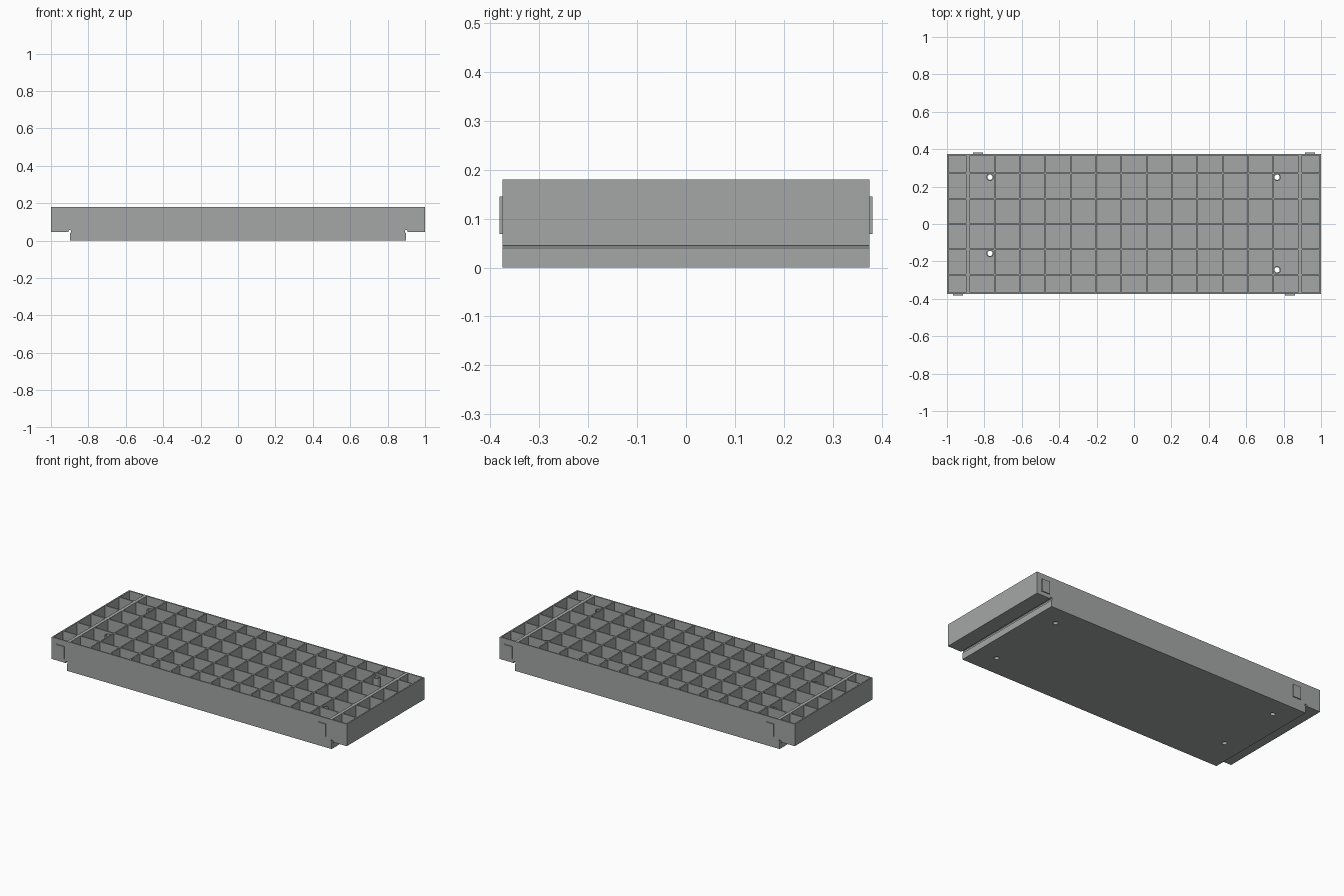
import bpy, bmesh, math

if "Cube" in bpy.data.objects:
    bpy.data.objects.remove(bpy.data.objects["Cube"])

grey = bpy.data.materials.new("warm_grey_plastic")
grey.diffuse_color = (0.37, 0.39, 0.38, 1)
grey.use_nodes = True
grey.node_tree.nodes["Principled BSDF"].inputs["Base Color"].default_value = grey.diffuse_color


def make(name, bm):
    bmesh.ops.recalc_face_normals(bm, faces=bm.faces)
    me = bpy.data.meshes.new(name)
    bm.to_mesh(me)
    bm.free()
    me.materials.append(grey)
    ob = bpy.data.objects.new(name, me)
    bpy.context.collection.objects.link(ob)
    return ob


def add_box(bm, x0, x1, y0, y1, z0, z1):
    vs = bmesh.ops.create_cube(bm, size=1)["verts"]
    for v in vs:
        v.co = ((x0 + x1) / 2 + v.co.x * (x1 - x0),
                (y0 + y1) / 2 + v.co.y * (y1 - y0),
                (z0 + z1) / 2 + v.co.z * (z1 - z0))


def add_cyls(bm, r, z0, z1):
    for x, y in HOLES:
        vs = bmesh.ops.create_cone(bm, cap_ends=True, segments=24, radius1=r,
                                   radius2=r, depth=z1 - z0)["verts"]
        bmesh.ops.translate(bm, verts=vs, vec=(x, y, (z0 + z1) / 2))


def boolean(ob, tool, op):
    m = ob.modifiers.new(op, 'BOOLEAN')
    m.operation, m.solver, m.object = op, 'EXACT', tool
    dg = bpy.context.evaluated_depsgraph_get()
    me = bpy.data.meshes.new_from_object(ob.evaluated_get(dg))
    ob.modifiers.clear()
    ob.data = me
    bpy.data.objects.remove(tool)


HOLES = [(-0.77, 0.25), (0.765, 0.25), (-0.77, -0.157), (0.765, -0.245)]
P, T, W, TOP = 0.1355, 0.004, 0.008, 0.18

# Outer body: stepped profile with small relief grooves, extruded in y
half = [(0.897, 0), (0.897, 0.04), (0.892, 0.044), (0.892, 0.052),
        (0.896, 0.056), (0.902, 0.056), (0.906, 0.052), (0.906, 0.045),
        (1, 0.045), (1, TOP)]
profile = half + [(-x, z) for x, z in reversed(half)]
bm = bmesh.new()
f = bm.faces.new([bm.verts.new((x, -0.375, z)) for x, z in profile])
ext = bmesh.ops.extrude_face_region(bm, geom=[f])["geom"]
bmesh.ops.translate(bm, vec=(0, 0.75, 0),
                    verts=[v for v in ext if isinstance(v, bmesh.types.BMVert)])
tray = make("compartment_tray", bm)

# Grid of pockets; the end columns have a raised floor above the step
xs = [(k + 0.5) * P for k in range(-7, 7)]
cols = [(a + T, b - T, 0.012) for a, b in zip(xs, xs[1:])]
cols += [(-1 + W, -0.897, 0.066), (0.897, 1 - W, 0.066)]
ys = [-0.375 + W - T] + [k * P for k in range(-2, 3)] + [0.375 - W + T]
bm = bmesh.new()
for x0, x1, z in cols:
    for y0, y1 in zip(ys, ys[1:]):
        add_box(bm, x0, x1, y0 + T, y1 - T, z, 0.25)
boolean(tray, make("pocket_cutter", bm), 'DIFFERENCE')

# Hollow screw posts through the floor
bm = bmesh.new()
add_cyls(bm, 0.02, 0.006, 0.168)
boolean(tray, make("screw_posts", bm), 'UNION')
bm = bmesh.new()
add_cyls(bm, 0.014, -0.05, 0.25)
boolean(tray, make("hole_cutter", bm), 'DIFFERENCE')

# Raised locating pads on the long sides, rotationally symmetric
for i, (x0, x1) in enumerate([(-0.967, -0.913), (0.807, 0.86)]):
    for s in (1, -1):
        a, b = sorted((s * x0, s * x1))
        c, d = sorted((-s * 0.372, -s * 0.381))
        bm = bmesh.new()
        add_box(bm, a, b, c, d, 0.069, 0.145)
        make(f"{'front' if s > 0 else 'back'}_pad_{i + 1}", bm)
